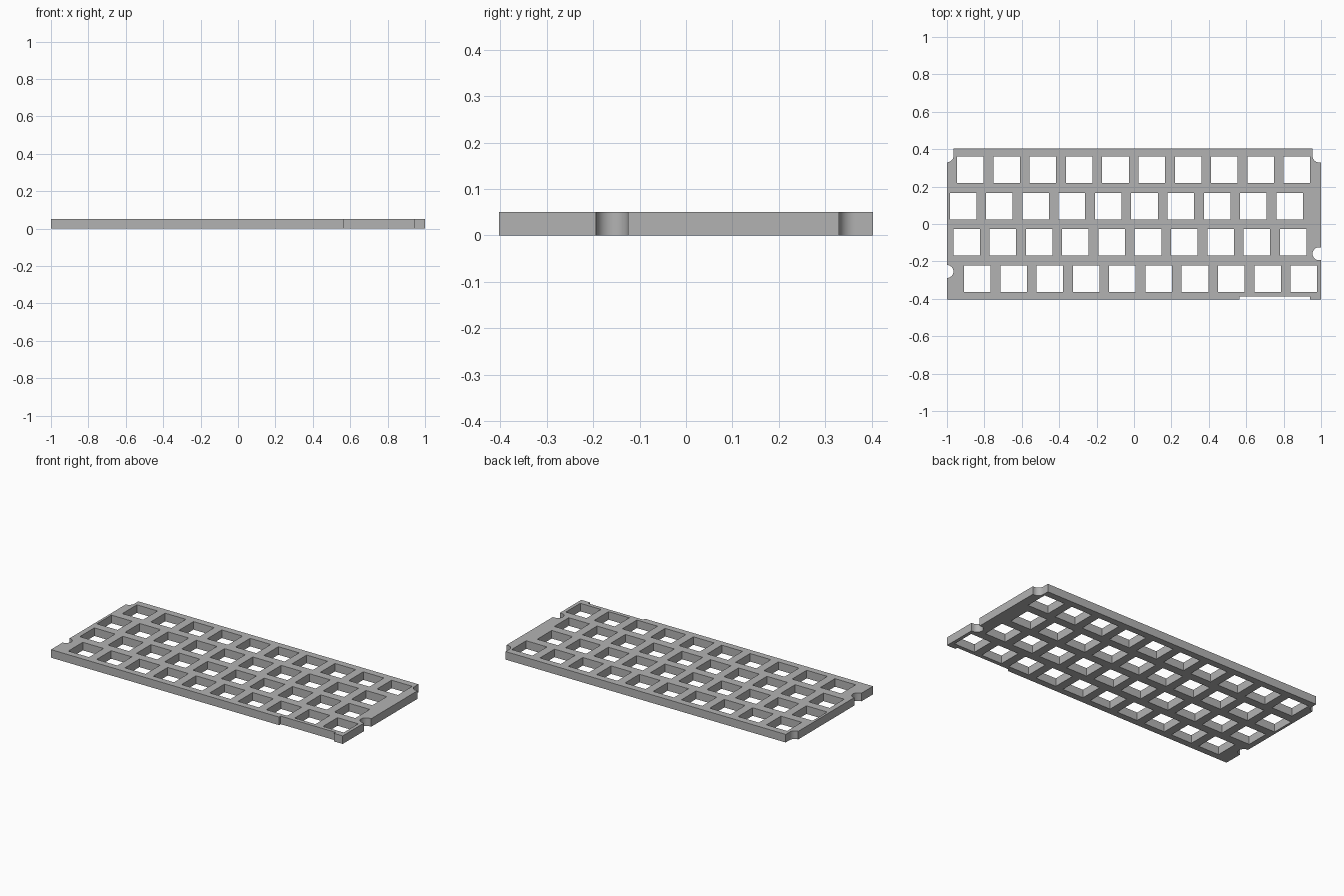
import bpy
import math

cube = bpy.data.objects.get("Cube")
if cube:
    bpy.data.objects.remove(cube, do_unlink=True)

HALF_X, HALF_Y, THICK = 1.0, 0.403, 0.05
PITCH, HOLE, R = 0.194, 0.142, 0.0345


def arc(cx, cy, start, end, steps=16):
    """Points along a circular notch, angles in degrees."""
    angles = [math.radians(start + (end - start) * i / steps) for i in range(steps + 1)]
    return [(cx + R * math.cos(a), cy + R * math.sin(a)) for a in angles]


def add_loop(curve, points):
    spline = curve.splines.new('POLY')
    spline.points.add(len(points) - 1)
    for p, (x, y) in zip(spline.points, points):
        p.co = (x, y, 0, 1)
    spline.use_cyclic_u = True


curve = bpy.data.curves.new("plate_profile", 'CURVE')
curve.dimensions = '2D'
curve.fill_mode = 'BOTH'
curve.extrude = THICK / 2

# Outer edge, counter-clockwise, with front recess, side slots and corner notches
RIGHT_CX = 0.989
outline = [(-HALF_X, -HALF_Y), (0.564, -HALF_Y), (0.564, -0.387),
           (0.94, -0.387), (0.94, -HALF_Y), (HALF_X, -HALF_Y)]
outline += [(HALF_X, -0.159 - R)] + arc(RIGHT_CX, -0.159, 270, 90) + [(HALF_X, -0.159 + R)]
outline += [(HALF_X, 0.364 - R)] + arc(RIGHT_CX, 0.364, 270, 180) + [(RIGHT_CX - R, HALF_Y)]
outline += [(R - HALF_X, HALF_Y)] + arc(-HALF_X, 0.364, 0, -90)
outline += arc(-HALF_X, -0.254, 90, -90)
add_loop(curve, outline)

# Staggered rows of square key openings
h = HOLE / 2
for row, first_x in enumerate((-0.875, -0.914, -0.895, -0.838)):
    cy = 0.29 - row * PITCH
    for col in range(10):
        cx = first_x + col * PITCH
        add_loop(curve, [(cx - h, cy - h), (cx - h, cy + h), (cx + h, cy + h), (cx + h, cy - h)])

# Turn the profile into a solid mesh plate
profile = bpy.data.objects.new("plate_profile", curve)
bpy.context.collection.objects.link(profile)
mesh = bpy.data.meshes.new_from_object(profile.evaluated_get(bpy.context.evaluated_depsgraph_get()))
bpy.data.objects.remove(profile, do_unlink=True)
mesh.name = "key_plate"
plate = bpy.data.objects.new("key_plate", mesh)
bpy.context.collection.objects.link(plate)
for v in mesh.vertices:
    v.co.z += THICK / 2

# Weld caps to walls and make the normals consistent
bpy.context.view_layer.objects.active = plate
plate.select_set(True)
bpy.ops.object.mode_set(mode='EDIT')
bpy.ops.mesh.select_all(action='SELECT')
bpy.ops.mesh.remove_doubles(threshold=0.0002)
bpy.ops.mesh.normals_make_consistent(inside=False)
bpy.ops.object.mode_set(mode='OBJECT')
bpy.ops.object.shade_smooth_by_angle(angle=math.radians(30))

# Plain grey
mat = bpy.data.materials.new("plate_grey")
color = (0.45, 0.45, 0.45, 1)
mat.diffuse_color = color
mat.use_nodes = True
mat.node_tree.nodes["Principled BSDF"].inputs["Base Color"].default_value = color
mesh.materials.clear()
mesh.materials.append(mat)
